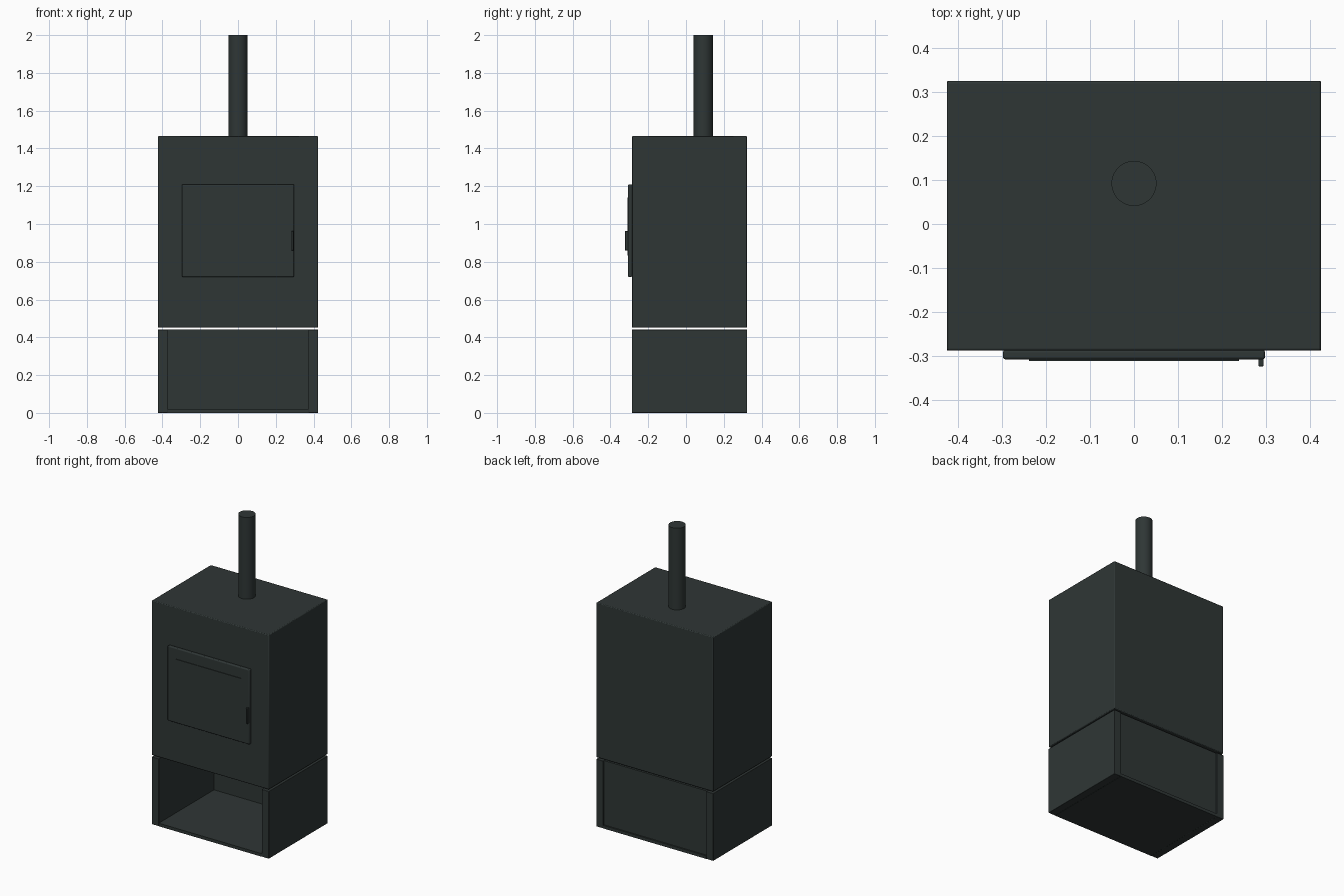
import bpy, math

if "Cube" in bpy.data.objects:
    bpy.data.objects.remove(bpy.data.objects["Cube"])

iron = bpy.data.materials.new("dark iron")
iron.diffuse_color = (0.028, 0.037, 0.036, 1)
iron.use_nodes = True
iron.node_tree.nodes["Principled BSDF"].inputs["Base Color"].default_value = iron.diffuse_color


def finish(ob, name, bevel=0.0, segments=2):
    ob.name = name
    ob.data.materials.append(iron)
    if bevel:
        mod = ob.modifiers.new("soft_edges", 'BEVEL')
        mod.width, mod.segments = bevel, segments
        mod.limit_method = 'ANGLE'
    bpy.ops.object.shade_smooth_by_angle(angle=math.radians(35))
    return ob


def box(name, x, y, z, bevel=0.0, segments=2):
    """Box from (min, max) ranges on each axis."""
    bpy.ops.mesh.primitive_cube_add(size=1, location=[sum(r) / 2 for r in (x, y, z)])
    ob = bpy.context.object
    ob.scale = [r[1] - r[0] for r in (x, y, z)]
    bpy.ops.object.transform_apply(location=False, rotation=False, scale=True)
    return finish(ob, name, bevel, segments)


W, FRONT, BACK = 0.424, -0.287, 0.324

# Stove body
box("stove_body", (-W, W), (FRONT, BACK), (0.452, 1.465), 0.005)

# Log store: floor, two side walls and recessed back panel
box("log_store_floor", (-0.373, 0.373), (FRONT, BACK), (0, 0.02))
for side, name in ((-1, "left"), (1, "right")):
    box("log_store_wall_" + name, sorted((side * W, side * 0.373)), (FRONT, BACK), (0, 0.441), 0.002)
box("log_store_back", (-0.373, 0.373), (0.285, 0.315), (0.02, 0.441))

# Door, window pane and handle
box("door", (-0.297, 0.297), (-0.307, FRONT + 0.002), (0.72, 1.21), 0.006, 3)
box("door_window", (-0.238, 0.238), (-0.311, -0.305), (0.832, 1.14))
box("door_handle", (0.282, 0.294), (-0.323, -0.305), (0.86, 0.963), 0.003)

# Flue pipe
bpy.ops.mesh.primitive_cylinder_add(vertices=48, radius=0.051, depth=0.55, location=(0, 0.092, 1.725))
finish(bpy.context.object, "flue_pipe")
